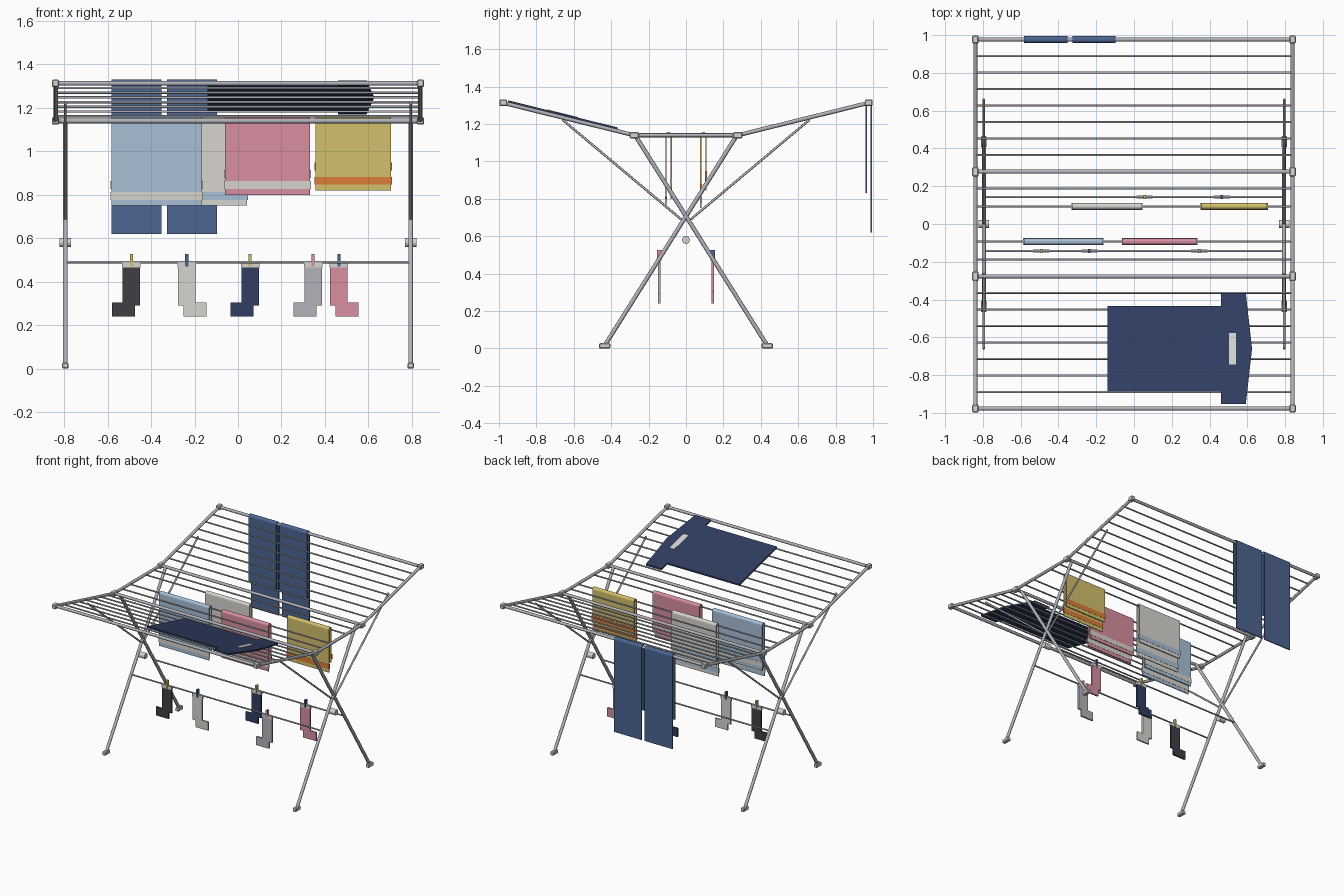
import bpy, bmesh, math
from mathutils import Vector

if "Cube" in bpy.data.objects:
    bpy.data.objects.remove(bpy.data.objects["Cube"])


def mat(name, r, g, b):
    m = bpy.data.materials.new(name)
    m.diffuse_color = [((c / 255 + 0.055) / 1.055) ** 2.4 for c in (r, g, b)] + [1]
    m.use_nodes = True
    m.node_tree.nodes["Principled BSDF"].inputs["Base Color"].default_value = m.diffuse_color
    return m


STEEL = mat("steel grey", 178, 180, 186)
WHITE = mat("off white", 214, 213, 207)
SKY = mat("light blue", 168, 192, 214)
PINK = mat("pink", 216, 143, 160)
YELLOW = mat("mustard yellow", 210, 192, 108)
ORANGE = mat("orange", 222, 126, 54)
DENIM = mat("denim blue", 76, 102, 146)
NAVY = mat("navy", 48, 62, 98)
COAL = mat("charcoal", 64, 62, 68)


def finish(name, bm, material, smooth=False):
    bmesh.ops.recalc_face_normals(bm, faces=bm.faces)
    me = bpy.data.meshes.new(name)
    bm.to_mesh(me)
    bm.free()
    me.materials.append(material)
    ob = bpy.data.objects.new(name, me)
    bpy.context.collection.objects.link(ob)
    if smooth:
        bpy.context.view_layer.objects.active = ob
        ob.select_set(True)
        bpy.ops.object.shade_smooth_by_angle(angle=math.radians(50))
        ob.select_set(False)
    return ob


def tube(name, a, b, r, material=STEEL, seg=10):
    a, b = Vector(a), Vector(b)
    bm = bmesh.new()
    bmesh.ops.create_cone(bm, cap_ends=True, segments=seg, radius1=r, radius2=r, depth=(b - a).length)
    bm.transform((b - a).to_track_quat('Z', 'Y').to_matrix().to_4x4())
    bmesh.ops.translate(bm, vec=(a + b) / 2, verts=bm.verts)
    return finish(name, bm, material, True)


def box(name, centre, size, material, bevel=0.0):
    bm = bmesh.new()
    bmesh.ops.create_cube(bm, size=1)
    bmesh.ops.scale(bm, vec=size, verts=bm.verts)
    if bevel:
        bmesh.ops.bevel(bm, geom=bm.edges[:], offset=bevel, segments=1, affect='EDGES')
    bmesh.ops.translate(bm, vec=centre, verts=bm.verts)
    return finish(name, bm, material)


def prism(name, pts, vec, material):
    """Extrude a closed outline of 3D points along vec."""
    bm = bmesh.new()
    f = bm.faces.new([bm.verts.new(p) for p in pts])
    ext = bmesh.ops.extrude_face_region(bm, geom=[f])['geom']
    bmesh.ops.translate(bm, vec=vec, verts=[v for v in ext if isinstance(v, bmesh.types.BMVert)])
    return finish(name, bm, material)


def drape(name, x0, x1, y, z, z_front, z_back, r, t, material, stripe=None):
    """Cloth folded over a rail: an upside-down U extruded along x."""
    arc = [math.pi * (1 - i / 8) for i in range(9)]

    def side(q):
        return ([(x0, y - q, z_front)]
                + [(x0, y + q * math.cos(a), z + q * math.sin(a)) for a in arc]
                + [(x0, y + q, z_back)])
    prism(name, side(r + t / 2) + side(r - t / 2)[::-1], (x1 - x0, 0, 0), material)
    if stripe:
        for part, yy, zz in (("front", y - r, z_front), ("back", y + r, z_back)):
            box(f"{name}_{part}_stripe", ((x0 + x1) / 2, yy, zz + 0.045),
                (x1 - x0 + 0.008, t + 0.003, 0.036), stripe)


# Frame dimensions
HX, LX = 0.84, 0.795            # half width of the rack, leg plane
YC, ZC, YT, ZT = 0.277, 1.14, 0.977, 1.313


def wing_z(y):
    return ZC + (abs(y) - YC) * (ZT - ZC) / (YT - YC)


# Rails and wires across the rack
for s, end in ((-1, "front"), (1, "back")):
    tube(f"{end}_centre_rail", (-HX, s * YC, ZC), (HX, s * YC, ZC), 0.011)
    tube(f"{end}_wing_rail", (-HX, s * YT, ZT), (HX, s * YT, ZT), 0.011)
    for i in range(1, 8):
        y = s * (YC + (YT - YC) * i / 8)
        tube(f"{end}_wing_wire_{i}", (-HX, y, wing_z(y)), (HX, y, wing_z(y)), 0.0055, seg=8)
    for i, y in enumerate((0.093, 0.187)):
        tube(f"{end}_centre_wire_{i}", (-HX, s * y, ZC), (HX, s * y, ZC), 0.0055, seg=8)
    tube(f"{end}_sock_wire", (-LX, s * 0.143, 0.49), (LX, s * 0.143, 0.49), 0.0055, seg=8)

# Side tubes, crossed legs, braces, joints and feet
for sx, side in ((-1, "left"), (1, "right")):
    x, lx = sx * HX, sx * LX
    tube(f"{side}_centre_tube", (x, -YC, ZC), (x, YC, ZC), 0.011)
    tube(f"{side}_pivot", (lx - 0.027, 0, 0.58), (lx + 0.027, 0, 0.58), 0.021, WHITE, 16)
    for s, end in ((-1, "front"), (1, "back")):
        n = f"{side}_{end}"
        tube(n + "_wing_tube", (x, s * YC, ZC), (x, s * YT, ZT), 0.011)
        tube(n + "_leg", (lx, s * 0.435, 0.015), (lx, -s * 0.272, ZC), 0.0115)
        tube(n + "_brace", (lx, s * 0.66, wing_z(0.66) - 0.012), (lx, s * 0.025, 0.69), 0.0065, seg=8)
        box(n + "_centre_joint", (x, s * YC, ZC), (0.034, 0.05, 0.034), WHITE, 0.005)
        box(n + "_tip_joint", (x, s * YT, ZT), (0.034, 0.042, 0.034), WHITE, 0.005)
        box(n + "_foot", (lx, s * 0.435, 0.014), (0.03, 0.062, 0.028), WHITE, 0.005)

# Towels over the centre wires
for name, x0, x1, y, zf, zb, m, st in (
        ("blue_towel", -0.583, -0.165, -0.093, 0.75, 0.80, SKY, WHITE),
        ("pink_towel", -0.06, 0.332, -0.093, 0.80, 0.85, PINK, WHITE),
        ("white_towel", -0.328, 0.042, 0.093, 0.75, 0.845, WHITE, SKY),
        ("yellow_towel", 0.357, 0.705, 0.093, 0.82, 0.885, YELLOW, ORANGE)):
    drape(name, x0, x1, y, ZC, zf, zb, 0.0135, 0.007, m, st)

# Trousers over the back wing rail
drape("trouser_leg_left", -0.583, -0.352, YT, ZT, 0.83, 0.62, 0.0145, 0.008, DENIM)
drape("trouser_leg_right", -0.326, -0.097, YT, ZT, 0.83, 0.62, 0.0145, 0.008, DENIM)

# Shirt lying on the front wing
shirt = [(-0.14, -0.435), (0.46, -0.435), (0.46, -0.366), (0.592, -0.366), (0.625, -0.66),
         (0.592, -0.953), (0.46, -0.953), (0.46, -0.886), (-0.14, -0.886)]
prism("shirt", [(x, y, wing_z(y) + 0.008) for x, y in shirt], (0, 0, 0.012), NAVY)
neck = [(0.502, -0.577), (0.541, -0.577), (0.541, -0.743), (0.502, -0.743)]
prism("shirt_neck_label", [(x, y, wing_z(y) + 0.019) for x, y in neck], (0, 0, 0.004), WHITE)

# Socks with pegs; toe is -1 for left, 1 for right
for name, x, y, toe, m, peg in (
        ("charcoal_sock", -0.491, -0.143, -1, COAL, YELLOW),
        ("white_sock", -0.236, -0.143, 1, WHITE, DENIM),
        ("navy_sock", 0.056, 0.143, -1, NAVY, YELLOW),
        ("grey_sock", 0.346, -0.143, -1, STEEL, PINK),
        ("pink_sock", 0.464, 0.143, 1, PINK, DENIM)):
    outline = [(-0.041, 0.487), (-0.041, 0.29), (-0.016, 0.29), (-0.016, 0.24),
               (0.09, 0.24), (0.09, 0.305), (0.041, 0.305), (0.041, 0.487)]
    prism(name, [(x + toe * u, y - 0.006, z) for u, z in outline], (0, 0.012, 0), m)
    box(name + "_cuff", (x, y, 0.477), (0.086, 0.015, 0.024), WHITE)
    box(name + "_peg", (x, y, 0.499), (0.014, 0.022, 0.056), peg)
